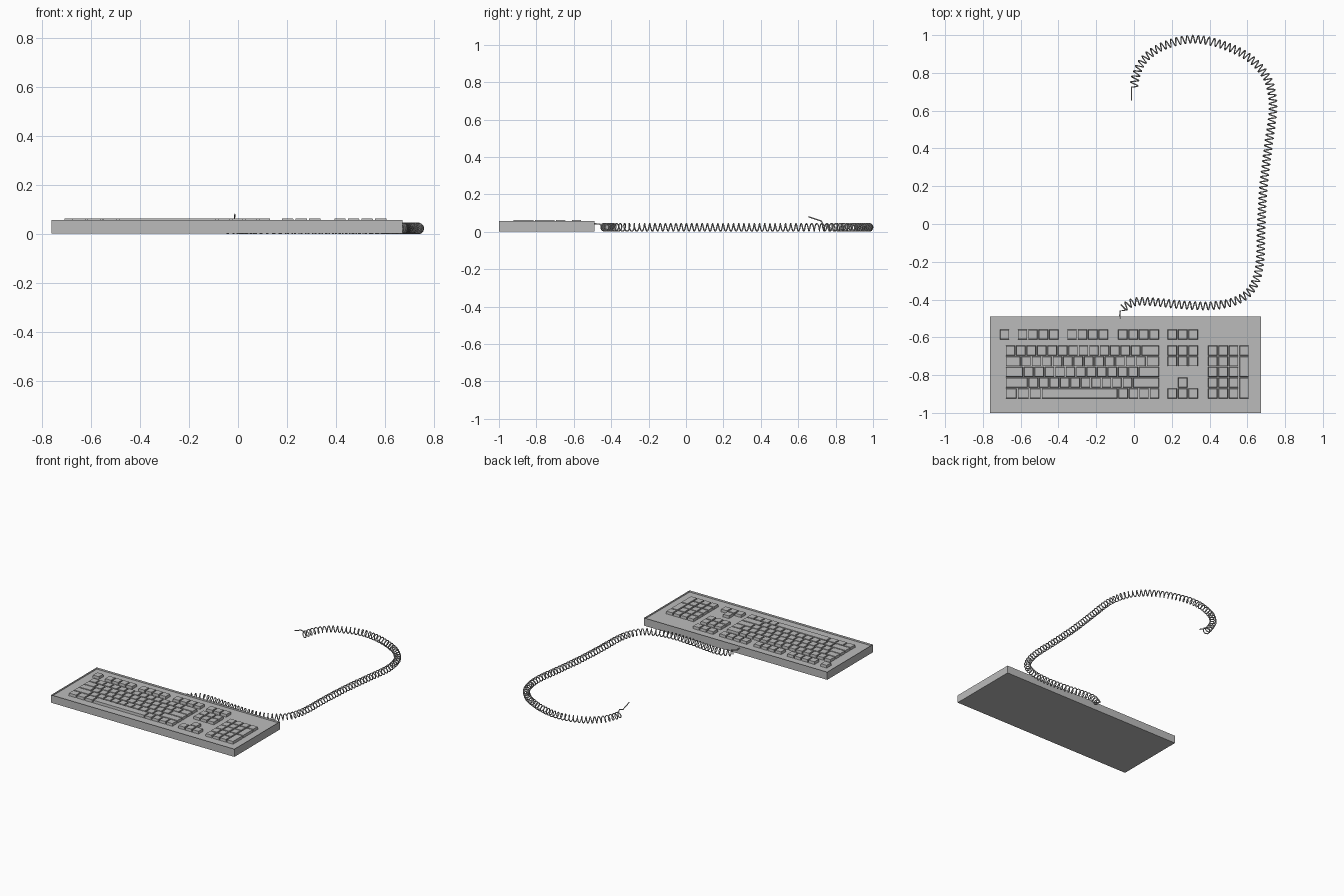
import bpy, bmesh, math
from mathutils import Vector

if "Cube" in bpy.data.objects:
    bpy.data.objects.remove(bpy.data.objects["Cube"])


def material(name, value):
    mat = bpy.data.materials.new(name)
    mat.use_nodes = True
    colour = (value, value, value, 1)
    mat.diffuse_color = colour
    mat.node_tree.nodes["Principled BSDF"].inputs["Base Color"].default_value = colour
    return mat


GREY = material("plain grey", 0.5)


def finish(name, bm):
    mesh = bpy.data.meshes.new(name)
    bm.to_mesh(mesh)
    bm.free()
    mesh.materials.append(GREY)
    obj = bpy.data.objects.new(name, mesh)
    bpy.context.collection.objects.link(obj)
    return obj


def add_box(bm, x0, x1, y0, y1, z0, z1, taper=0.0):
    """Box whose top is drawn in by taper; returns the top face."""
    rings = []
    for z, t in ((z0, 0), (z1, taper)):
        corners = ((x0 + t, y0 + t), (x1 - t, y0 + t), (x1 - t, y1 - t), (x0 + t, y1 - t))
        rings.append([bm.verts.new((x, y, z)) for x, y in corners])
    low, high = rings
    bm.faces.new(low[::-1])
    for i in range(4):
        j = (i + 1) % 4
        bm.faces.new((low[i], low[j], high[j], high[i]))
    return bm.faces.new(high)


# Case: shallow tray with a narrow raised rim
FLOOR, RIM, PANEL, KEY_TOP = 0.003, 0.058, 0.046, 0.064
bm = bmesh.new()
top = add_box(bm, -0.762, 0.672, -1.0, -0.49, FLOOR, RIM)
bmesh.ops.inset_region(bm, faces=[top], thickness=0.013)
bmesh.ops.inset_region(bm, faces=[top], thickness=0.0005, depth=PANEL - RIM)
finish("case", bm)

# Keys: every block is a list of rows, each row a run of widths in key units
UNIT, GAP = 0.0553, 0.003
ROW_Y = [-0.585, -0.67, -0.727, -0.783, -0.84, -0.897]


def add_key(bm, x0, x1, row, last_row=None):
    last = row if last_row is None else last_row
    add_box(bm, x0 + GAP, x1 - GAP, ROW_Y[last] - UNIT / 2 + GAP / 2,
            ROW_Y[row] + UNIT / 2 - GAP / 2, PANEL - 0.001, KEY_TOP, 0.002)


def add_run(bm, start, row, widths):
    x = start
    for w in widths:
        add_key(bm, x, x + w * UNIT, row)
        x += w * UNIT


# Function row
bm = bmesh.new()
add_run(bm, -0.713, 0, [1])
for start in (-0.618, -0.356, -0.087):
    add_run(bm, start, 0, [1] * 4)
finish("function_keys", bm)

# Main typing block: wide keys at the ends fill each row to the same length
LEFT, RIGHT = -0.682, 0.136
TOTAL = (RIGHT - LEFT) / UNIT
bm = bmesh.new()
for row, first, count in ((1, 1, 12), (2, 1.5, 12), (3, 1.75, 11), (4, 2.2, 10)):
    add_run(bm, LEFT, row, [first] + [1] * count + [TOTAL - first - count])
side, right_side = [1.15] * 3, [1] * 4
add_run(bm, LEFT, 5, side + [TOTAL - sum(side) - 4] + right_side)
finish("main_keys", bm)

# Navigation and arrow keys
NAV = 0.175
bm = bmesh.new()
for row in (0, 1, 2, 5):
    add_run(bm, NAV, row, [1] * 3)
add_run(bm, NAV + UNIT, 4, [1])
finish("navigation_keys", bm)

# Number pad with two tall keys on its outer column
PAD = 0.389
bm = bmesh.new()
add_run(bm, PAD, 1, [1] * 4)
for row in range(2, 6):
    add_run(bm, PAD, row, [1] * 3)
for row in (2, 4):
    add_key(bm, PAD + 3 * UNIT, PAD + 4 * UNIT, row, row + 1)
finish("number_pad_keys", bm)

# Coiled cable: a helix wound around a smooth flat path
PATH = [(-0.06, -0.445), (0.0, -0.413), (0.09, -0.411), (0.24, -0.427), (0.40, -0.433),
        (0.52, -0.413), (0.6, -0.37), (0.645, -0.3), (0.668, -0.19), (0.674, 0.0),
        (0.686, 0.2), (0.712, 0.42), (0.735, 0.59), (0.728, 0.70), (0.695, 0.79),
        (0.61, 0.88), (0.48, 0.945), (0.35, 0.976), (0.24, 0.97), (0.12, 0.925),
        (0.045, 0.86), (0.012, 0.79), (0.0, 0.735)]


def smooth_path(points, steps=30):
    pts = [Vector(p) for p in points]
    pts = [2 * pts[0] - pts[1]] + pts + [2 * pts[-1] - pts[-2]]
    out = []
    for a, b, c, d in zip(pts, pts[1:], pts[2:], pts[3:]):
        for i in range(steps):
            t = i / steps
            out.append(0.5 * (2 * b + (c - a) * t + (2 * a - 5 * b + 4 * c - d) * t ** 2
                              + (3 * b - a - 3 * c + d) * t ** 3))
    return out + [pts[-2]]


WIRE, COIL, PITCH, SEGMENTS = 0.0035, 0.0205, 0.028, 14
line = smooth_path(PATH)
length = sum((b - a).length for a, b in zip(line, line[1:]))
step = length / (round(length / PITCH) * SEGMENTS)
helix, travelled, count = [], 0.0, 0
for a, b in zip(line, line[1:]):
    span = (b - a).length
    along = (b - a) / span
    while count * step <= travelled + span:
        centre = a + along * (count * step - travelled)
        angle = math.tau * count / SEGMENTS
        across = COIL * math.cos(angle)
        helix.append((centre.x - along.y * across, centre.y + along.x * across,
                      COIL + WIRE + COIL * math.sin(angle)))
        count += 1
    travelled += span

# Straight leads at the case and at the loose plug end
lead_in = [(-0.075, -0.50, 0.044), (-0.075, -0.46, 0.042), (-0.045, -0.457, 0.036)]
lead_out = [(0.012, 0.728, 0.05), (-0.014, 0.724, 0.058), (-0.014, 0.655, 0.081)]
points = lead_in + helix + lead_out

curve = bpy.data.curves.new("coiled_cable", "CURVE")
curve.dimensions = "3D"
curve.bevel_depth = WIRE
curve.bevel_resolution = 1
curve.use_fill_caps = True
spline = curve.splines.new("POLY")
spline.points.add(len(points) - 1)
for target, p in zip(spline.points, points):
    target.co = (*p, 1)
curve.materials.append(GREY)
cable = bpy.data.objects.new("coiled_cable", curve)
bpy.context.collection.objects.link(cable)
bpy.ops.object.select_all(action="DESELECT")
cable.select_set(True)
bpy.context.view_layer.objects.active = cable
bpy.ops.object.convert(target="MESH")
bpy.ops.object.shade_smooth_by_angle(angle=math.radians(50))
